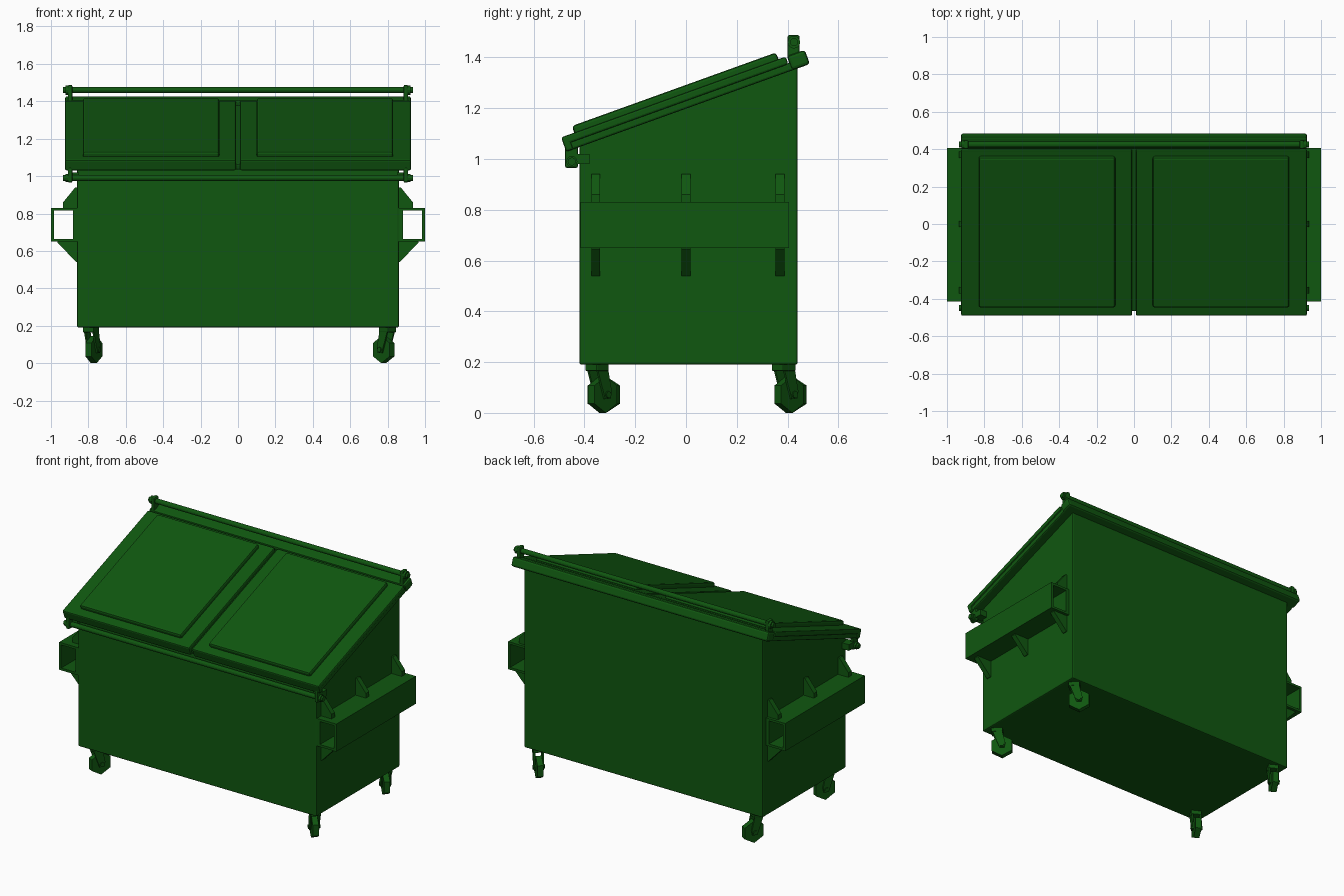
import bpy
import math
from mathutils import Matrix, Vector

cube = bpy.data.objects.get("Cube")
if cube:
    bpy.data.objects.remove(cube)

green = bpy.data.materials.new("dark_green_paint")
green.use_nodes = True
COLOUR = (0.005, 0.095, 0.005, 1)
green.diffuse_color = COLOUR
green.node_tree.nodes["Principled BSDF"].inputs["Base Color"].default_value = COLOUR


def add_mesh(name, verts, faces, matrix=None, bevel=0.0):
    mesh = bpy.data.meshes.new(name)
    mesh.from_pydata(verts, [], faces)
    mesh.materials.append(green)
    obj = bpy.data.objects.new(name, mesh)
    bpy.context.collection.objects.link(obj)
    if matrix:
        mesh.transform(matrix)
    if bevel:
        mod = obj.modifiers.new("edge_bevel", "BEVEL")
        mod.width = bevel
        mod.segments = 2
        mod.limit_method = "ANGLE"
    return obj


def prism(name, profile, x0, x1, matrix=None, bevel=0.0, inset=0.0):
    """Extrude a counter-clockwise (y, z) profile from x0 to x1."""
    n = len(profile)
    verts = [(x0, y, z) for y, z in profile] + [(x1, y, z) for y, z in profile]
    faces = [list(range(n))[::-1], list(range(n, 2 * n))]
    faces += [[i, (i + 1) % n, (i + 1) % n + n, i + n] for i in range(n)]
    return add_mesh(name, verts, faces, matrix, bevel)


def box(name, x, y, z, matrix=None, bevel=0.0):
    profile = [(y[0], z[0]), (y[1], z[0]), (y[1], z[1]), (y[0], z[1])]
    return prism(name, profile, min(x), max(x), matrix, bevel)


def rod(name, x0, x1, y, z, radius, sides=12, matrix=None):
    ring = [(y + radius * math.cos(math.tau * i / sides + math.pi / 2),
             z + radius * math.sin(math.tau * i / sides + math.pi / 2)) for i in range(sides)]
    return prism(name, ring, x0, x1, matrix)


# Sloped-front container body
prism("body", [(-0.42, 0.19), (0.44, 0.19), (0.44, 1.375), (-0.42, 1.065)],
      -0.86, 0.86, bevel=0.008)

# Sloping rim and lids, laid out in the tilted plane of the opening
slope = Matrix.Translation((0, -0.492, 1.085)) @ Matrix.Rotation(math.atan(0.36), 4, "X")
box("lid_frame", (-0.918, 0.918), (0.015, 0.97), (-0.06, -0.028), slope, 0.008)
box("rear_rim", (-0.925, 0.925), (0.945, 1.02), (-0.06, 0.0), slope, 0.012)
for side, s in (("left", 1), ("right", -1)):
    box(f"{side}_lid", (s * 0.01, s * 0.925), (0, 0.94), (-0.032, 0), slope, 0.008)
    box(f"{side}_lid_front_lip", (s * 0.01, s * 0.925), (0, 0.03), (-0.06, -0.01), slope, 0.008)
    box(f"{side}_lid_raised_panel", (s * 0.1, s * 0.83), (0.055, 0.91), (-0.01, 0.028),
        slope, 0.012)

# Hinge bar at the back and latch bar at the front, with end lugs
rod("hinge_bar", -0.935, 0.935, 0.425, 1.46, 0.016)
rod("latch_bar", -0.935, 0.935, -0.45, 0.99, 0.016)
for side, s in (("left", 1), ("right", -1)):
    box(f"{side}_hinge_lug", (s * 0.885, s * 0.91), (0.4, 0.448), (1.39, 1.488), bevel=0.008)
    box(f"{side}_latch_lug", (s * 0.885, s * 0.91), (-0.477, -0.425), (0.965, 1.05), bevel=0.008)
    box(f"{side}_latch_arm", (s * 0.85, s * 0.91), (-0.44, -0.38), (0.98, 1.02))
    rod(f"{side}_hinge_cap", s * 0.915 - 0.008, s * 0.915 + 0.008, 0.425, 1.46, 0.025)
    rod(f"{side}_latch_cap", s * 0.915 - 0.008, s * 0.915 + 0.008, -0.45, 0.99, 0.022)

# Open fork pockets with triangular gussets
for side, s in (("left", 1), ("right", -1)):
    span = (-0.415, 0.405)
    for part, x, z in (("outer", (0.985, 1.0), (0.65, 0.83)),
                       ("inner", (0.85, 0.882), (0.65, 0.83)),
                       ("top", (0.86, 1.0), (0.815, 0.83)),
                       ("bottom", (0.86, 1.0), (0.65, 0.665))):
        box(f"{side}_pocket_{part}", [s * v for v in x], span, z)
    for i, y in enumerate((-0.355, 0.0, 0.37)):
        upper = [(0.85, 0.825), (0.935, 0.825), (0.935, 0.86), (0.87, 0.94), (0.85, 0.94)]
        lower = [(0.85, 0.54), (0.865, 0.54), (0.965, 0.645), (0.965, 0.655), (0.85, 0.655)]
        for level, outline in (("upper", upper), ("lower", lower)):
            # Quarter turn sends the profile plane from y-z to x-z
            turn = Matrix.Translation((0, y, 0)) @ Matrix.Rotation(-math.pi / 2, 4, "Z")
            flip = Matrix.Scale(s, 4, Vector((1, 0, 0)))
            gusset = prism(f"{side}_{level}_gusset_{i + 1}", outline, -0.017, 0.017, flip @ turn)
            if s < 0:
                gusset.data.flip_normals()


def caster(name, x, y, yaw):
    """Swivel caster whose local +y is the trailing direction."""
    m = Matrix.Translation((x, y, 0)) @ Matrix.Rotation(yaw, 4, "Z")
    box(f"{name}_mount", (-0.032, 0.032), (-0.035, 0.035), (0.165, 0.195), m, 0.004)
    rod(f"{name}_wheel", -0.018, 0.018, 0.03, 0.072, 0.072, 6, m)
    rod(f"{name}_axle", -0.036, 0.036, 0.03, 0.072, 0.014, 8, m)
    for arm, s in (("left", 1), ("right", -1)):
        inner, outer = sorted((s * 0.021, s * 0.03))
        prism(f"{name}_{arm}_fork",
              [(0.015, 0.055), (0.045, 0.055), (0.052, 0.085), (0.03, 0.18), (-0.03, 0.18)],
              inner, outer, m)


for place, y in (("front", -0.35), ("rear", 0.385)):
    caster(f"{place}_left_caster", 0.8, y, math.radians(45))
    caster(f"{place}_right_caster", -0.785, y, math.radians(-28))
